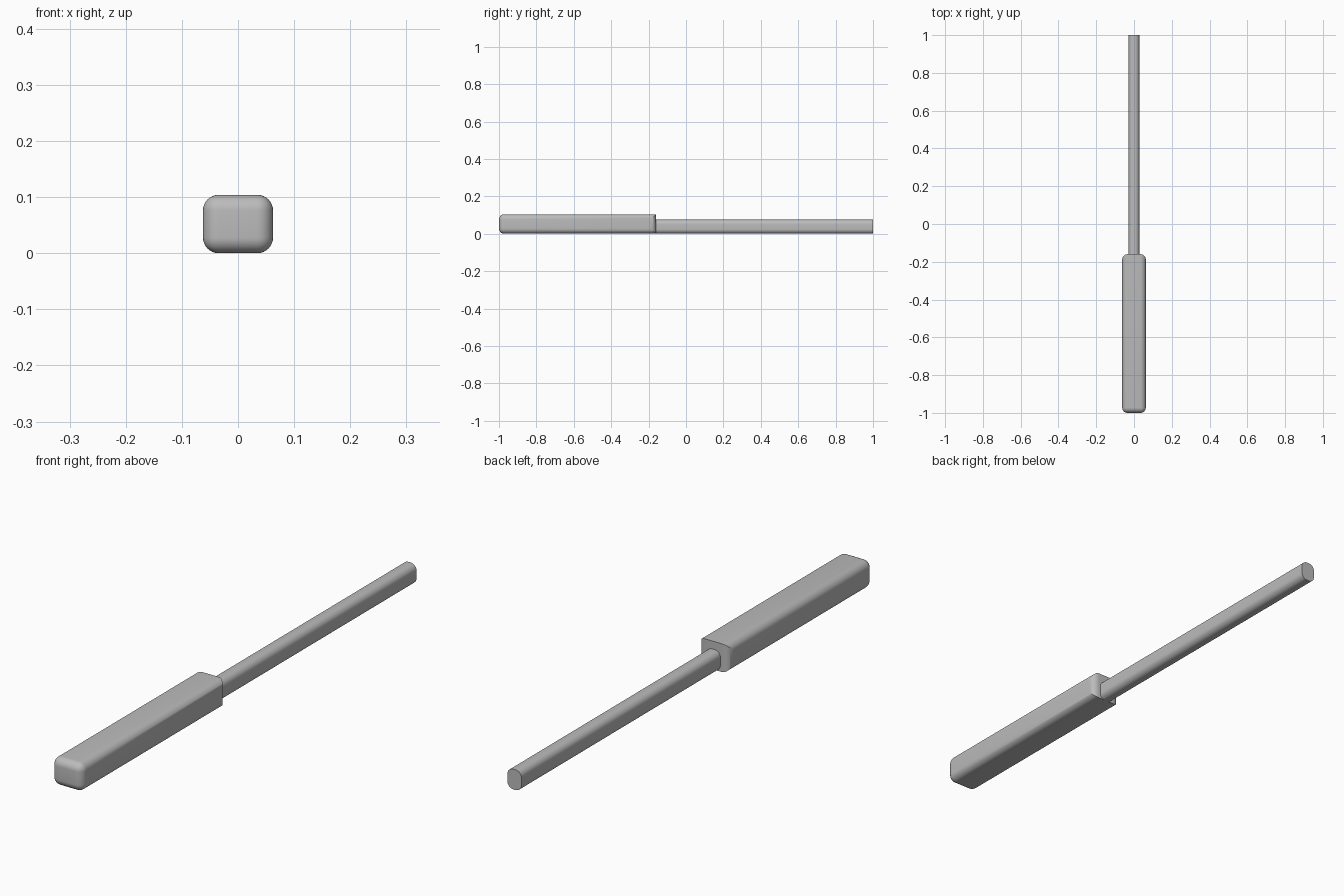
import bpy
import bmesh
import math
from mathutils import Vector

cube = bpy.data.objects.get("Cube")
if cube:
    bpy.data.objects.remove(cube, do_unlink=True)

grey = bpy.data.materials.new("plain grey")
grey.use_nodes = True
color = (0.5, 0.5, 0.5, 1)
grey.diffuse_color = color
grey.node_tree.nodes["Principled BSDF"].inputs["Base Color"].default_value = color


def rounded_bar(name, width, height, y0, y1, radius, is_round):
    """Bar resting on the ground; is_round chooses the edges to round."""
    bm = bmesh.new()
    bmesh.ops.create_cube(bm, size=1)
    for v in bm.verts:
        v.co = Vector((v.co.x * width, y0 + (v.co.y + 0.5) * (y1 - y0),
                       (v.co.z + 0.5) * height))
    edges = [e for e in bm.edges if is_round(e.verts[0].co, e.verts[1].co)]
    bmesh.ops.bevel(bm, geom=edges, offset=radius, segments=8,
                    profile=0.5, affect='EDGES', clamp_overlap=True)
    mesh = bpy.data.meshes.new(name)
    bm.to_mesh(mesh)
    bm.free()
    mesh.materials.append(grey)
    obj = bpy.data.objects.new(name, mesh)
    bpy.context.collection.objects.link(obj)
    bpy.ops.object.select_all(action='DESELECT')
    obj.select_set(True)
    bpy.context.view_layer.objects.active = obj
    bpy.ops.object.shade_smooth_by_angle(angle=math.radians(35))
    return obj


JOINT = -0.16

# Handle: rounded everywhere but the top and bottom edges of its back end
rounded_bar("handle", 0.125, 0.104, -1, JOINT, 0.028,
            lambda a, b: not (min(a.y, b.y) > JOINT - 0.01
                              and abs(a.x - b.x) > 0.01))

# Rod: rounded along its length, with a flat tip
rounded_bar("rod", 0.057, 0.075, JOINT - 0.05, 1, 0.024,
            lambda a, b: abs(a.y - b.y) > 0.1)
